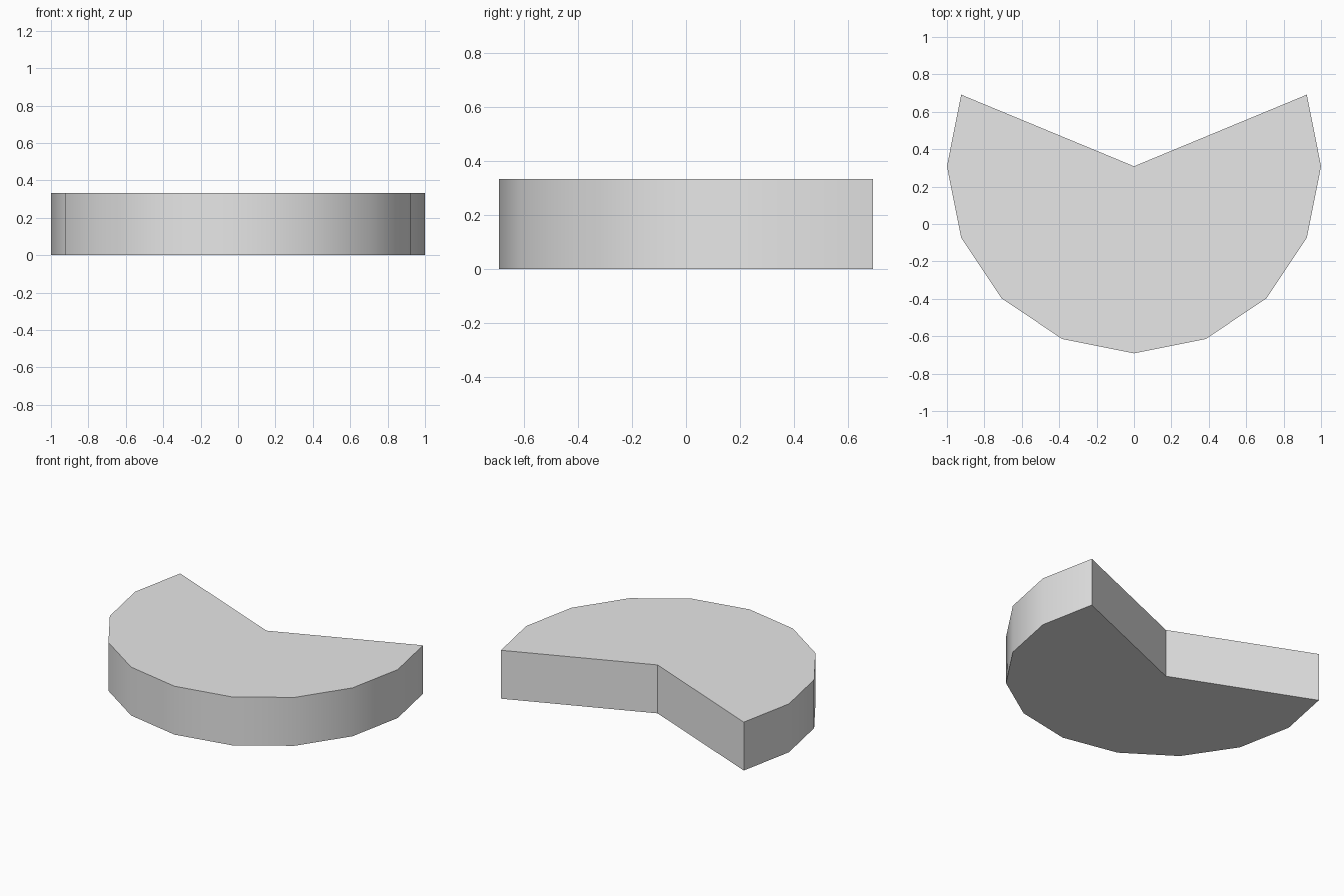
import bpy, bmesh, math

cube = bpy.data.objects.get("Cube")
if cube:
    bpy.data.objects.remove(cube, do_unlink=True)

RADIUS = 1.0
HEIGHT = 0.333
SIDES = 16                                   # sides of the full disc
STEP = 2 * math.pi / SIDES
CENTRE_Y = (RADIUS - math.sin(STEP)) / 2     # centres the wedge on y

# Plain light grey
grey = bpy.data.materials.new("light_grey")
grey.use_nodes = True
grey.diffuse_color = (0.8, 0.8, 0.8, 1)
grey.node_tree.nodes["Principled BSDF"].inputs["Base Color"].default_value = grey.diffuse_color

# Wedge outline: the disc centre plus ten arc steps around the front
outline = [(0, CENTRE_Y)]
for i in range(SIDES // 2 - 1, SIDES + 2):
    outline.append((RADIUS * math.cos(i * STEP), CENTRE_Y + RADIUS * math.sin(i * STEP)))

# Extrude the outline into a solid slab
bm = bmesh.new()
base = bm.faces.new([bm.verts.new((x, y, 0)) for x, y in outline])
extruded = bmesh.ops.extrude_face_region(bm, geom=[base], use_keep_orig=True)
top_verts = [g for g in extruded["geom"] if isinstance(g, bmesh.types.BMVert)]
bmesh.ops.translate(bm, verts=top_verts, vec=(0, 0, HEIGHT))
bmesh.ops.recalc_face_normals(bm, faces=bm.faces)
mesh = bpy.data.meshes.new("disc_wedge")
bm.to_mesh(mesh)
bm.free()
mesh.materials.append(grey)

wedge = bpy.data.objects.new("disc_wedge", mesh)
bpy.context.collection.objects.link(wedge)

# Smooth curved wall, sharp rims and notch
bpy.ops.object.select_all(action="DESELECT")
wedge.select_set(True)
bpy.context.view_layer.objects.active = wedge
bpy.ops.object.shade_smooth_by_angle(angle=math.radians(30))
